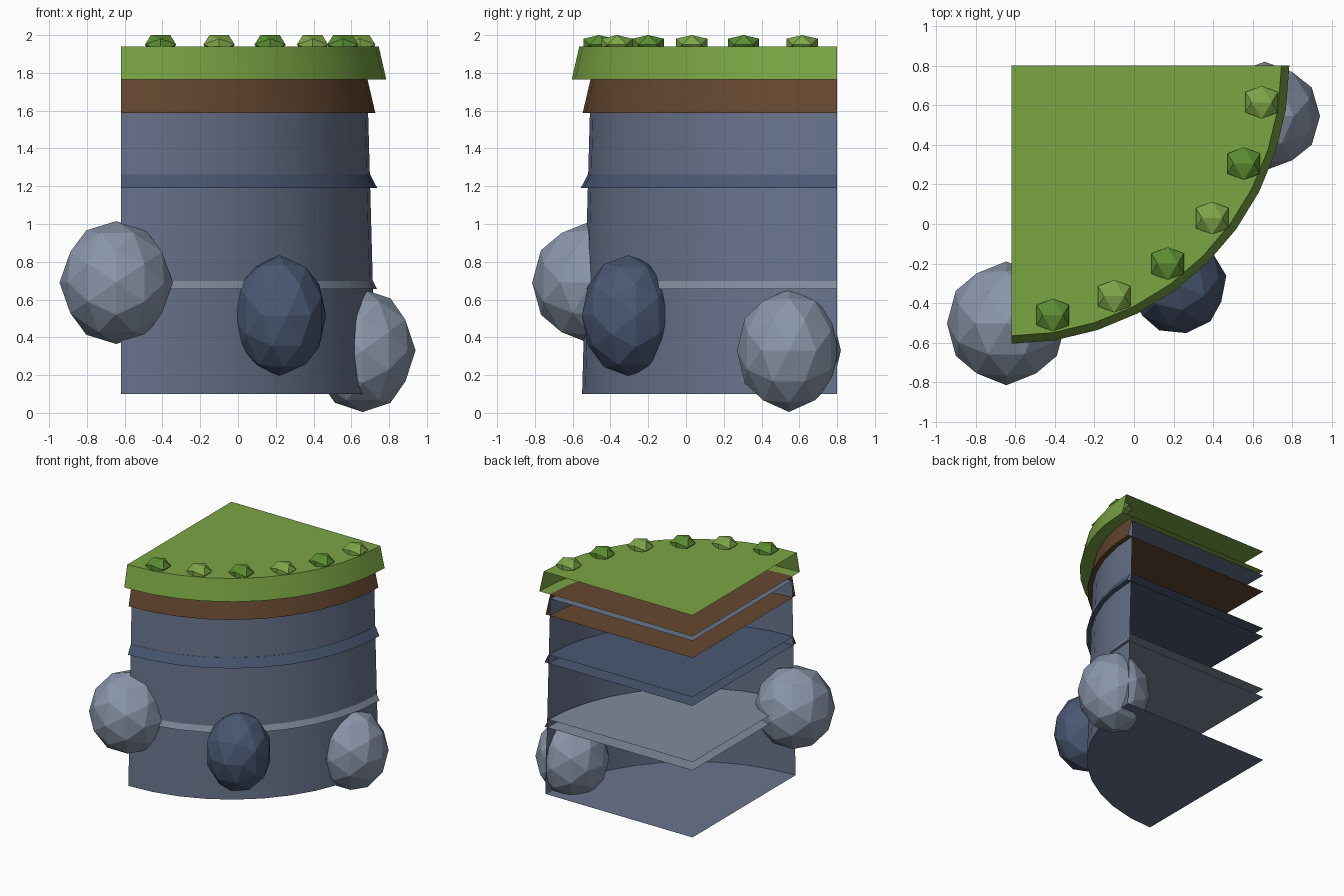
import bpy, bmesh, math
from mathutils import Vector, Matrix

if "Cube" in bpy.data.objects:
    bpy.data.objects.remove(bpy.data.objects["Cube"])

APEX = (-0.62, 0.80)   # corner shared by all quarter-round layers
SEGS = 10


def mat(name, hexcol):
    m = bpy.data.materials.new(name)
    rgb = [int(hexcol[i:i + 2], 16) / 255 for i in (0, 2, 4)]
    m.diffuse_color = [((c + 0.055) / 1.055) ** 2.4 for c in rgb] + [1]
    m.use_nodes = True
    m.node_tree.nodes["Principled BSDF"].inputs["Base Color"].default_value = m.diffuse_color
    return m


STONE = mat("stone", "69748d")
DARK = mat("dark_stone", "4a5873")
LIGHT = mat("light_stone", "808a9c")
BOULDER = mat("boulder_grey", "8a96aa")
DIRT = mat("dirt", "664830")
GRASS = mat("grass", "7aa544")
TUFT = mat("tuft_dark", "5c8f32")
TUFT_L = mat("tuft_light", "7fa84a")


def finish(bm, name, material):
    me = bpy.data.meshes.new(name)
    bm.to_mesh(me)
    bm.free()
    me.materials.append(material)
    ob = bpy.data.objects.new(name, me)
    bpy.context.collection.objects.link(ob)
    return ob


def layer(name, z0, z1, r0, r1, material):
    """Quarter-round slab: curved wall and two caps, straight sides left open."""
    bm = bmesh.new()
    rings = []
    for z, r in ((z0, r0), (z1, r1)):
        ring = []
        for i in range(SEGS + 1):
            a = -math.pi / 2 * (1 - i / SEGS)
            ring.append(bm.verts.new((APEX[0] + r * math.cos(a),
                                      APEX[1] + r * math.sin(a), z)))
        rings.append((bm.verts.new((*APEX, z)), ring))
    (c0, lo), (c1, hi) = rings
    for i in range(SEGS):
        f = bm.faces.new((lo[i], lo[i + 1], hi[i + 1], hi[i]))
        f.smooth = True
    bm.faces.new([c1] + hi)
    bm.faces.new([c0] + lo[::-1])
    ob = finish(bm, name, material)
    # keep the cap rims crisp
    for e in ob.data.edges:
        a, b = (ob.data.vertices[v].co.z for v in e.vertices)
        e.use_edge_sharp = abs(a - b) < 1e-5
    return ob


def ico(name, loc, scale, material, detail=0, spin=0):
    """Icosahedron lying edge-up, optionally split once into 80 facets."""
    t = (1 + 5 ** 0.5) / 2
    pts = []
    for a in (-1, 1):
        for b in (-t, t):
            pts += [Vector((a, 0, b)), Vector((0, b, a)), Vector((b, a, 0))]
    if detail:
        pts = [p.normalized() for p in pts]
        edge = min((pts[0] - p).length for p in pts[1:])
        pts += [(p + q).normalized() for i, p in enumerate(pts)
                for q in pts[:i] if (p - q).length < edge * 1.01]
    bm = bmesh.new()
    for p in pts:
        bm.verts.new(p)
    bmesh.ops.convex_hull(bm, input=bm.verts[:])
    bm.transform(Matrix.Translation(loc) @ Matrix.Diagonal((*scale, 1))
                 @ Matrix.Rotation(math.radians(spin), 4, 'Z'))
    bmesh.ops.recalc_face_normals(bm, faces=bm.faces[:])
    return finish(bm, name, material)


# Cliff body, strata bands, soil and turf
layer("cliff_body", 0.10, 1.73, 1.35, 1.305, STONE)
layer("lower_band", 0.655, 0.725, 1.357, 1.32, LIGHT)
layer("upper_band", 1.19, 1.262, 1.357, 1.32, DARK)
layer("soil_layer", 1.588, 1.768, 1.347, 1.305, DIRT)
layer("grass_layer", 1.765, 1.94, 1.405, 1.365, GRASS)

# Boulders against the cliff face
ico("boulder_left", (-0.645, -0.502, 0.69), (0.30, 0.3125, 0.325), BOULDER, 1)
ico("boulder_middle", (0.22, -0.305, 0.515), (0.25, 0.25, 0.32), DARK, 1, -80)
ico("boulder_right", (0.66, 0.545, 0.33), (0.28, 0.275, 0.325), BOULDER, 1)

# Grass tufts along the rim
tufts = [(-0.41, -0.46), (-0.10, -0.365), (0.17, -0.20),
         (0.395, 0.03), (0.555, 0.305), (0.645, 0.615)]
for i, (x, y) in enumerate(tufts):
    ico(f"grass_tuft_{i + 1}", (x, y, 1.95), (0.051, 0.051, 0.031),
        TUFT_L if i % 2 else TUFT)
